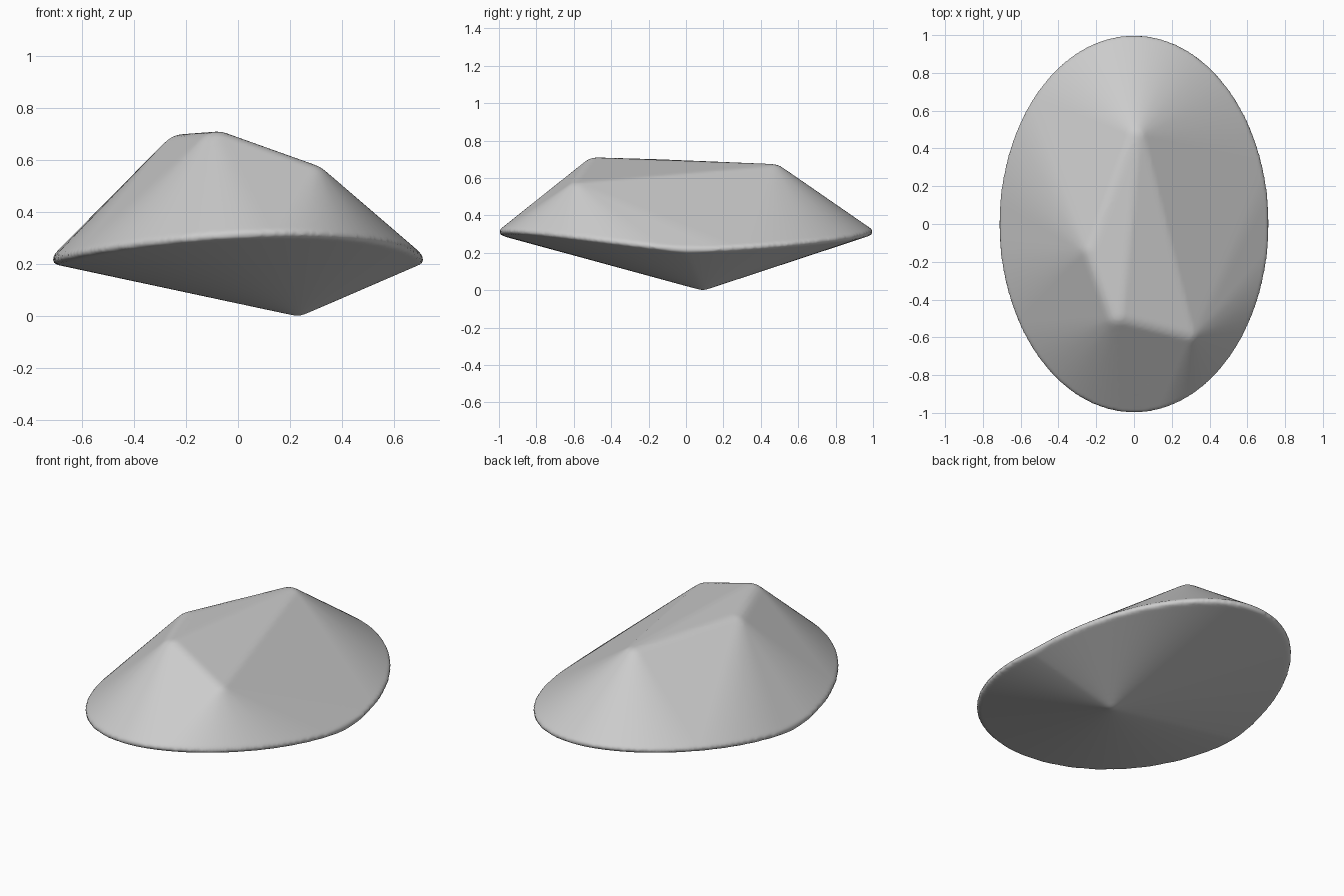
import bpy, bmesh
from math import sin, cos, pi, sqrt

if "Cube" in bpy.data.objects:
    bpy.data.objects.remove(bpy.data.objects["Cube"])

bm = bmesh.new()


def ball(x, y, z, r, n=12):
    """Cloud of points on a small sphere, rounding a hull corner."""
    for i in range(n + 1):
        a = pi * i / n
        for j in range(2 * n):
            b = pi * j / n
            bm.verts.new((x + r * sin(a) * cos(b), y + r * sin(a) * sin(b), z + r * cos(a)))


# Oval rim, dipping at both sides and slightly twisted
RX, RY, R = 0.715, 1.0, 0.018
N = 120
for i in range(N):
    t = 2 * pi * i / N
    c, s = cos(t), sin(t)
    z = 0.215 + 0.097 * abs(s) ** 1.2 - 0.018 * sin(2 * t)
    for k in range(8):
        a = 2 * pi * k / 8
        d = R * (cos(a) - 1)
        bm.verts.new(((RX + d) * c, (RY + d) * s, z + R * sin(a)))

# Rounded corners of the sloping crown
for p in [(0.01, 0.46, 0.58), (-0.21, -0.14, 0.605), (-0.08, -0.48, 0.615), (0.27, -0.57, 0.49)]:
    ball(*p, 0.095)

# Rounded bottom point
ball(0.23, 0.09, 0.06, 0.06)

# Wrap everything in one convex skin
res = bmesh.ops.convex_hull(bm, input=bm.verts[:])
junk = [v for v in bm.verts if not v.link_faces]
bmesh.ops.delete(bm, geom=junk, context='VERTS')
bmesh.ops.recalc_face_normals(bm, faces=bm.faces[:])
me = bpy.data.meshes.new("boulder")
bm.to_mesh(me)
bm.free()
rock = bpy.data.objects.new("boulder", me)
bpy.context.collection.objects.link(rock)

# Even, softly worn surface
rem = rock.modifiers.new("even_surface", 'REMESH')
rem.mode = 'VOXEL'
rem.voxel_size = 0.013
rem.use_smooth_shade = True
soft = rock.modifiers.new("soften", 'SMOOTH')
soft.factor = 0.5
soft.iterations = 2
